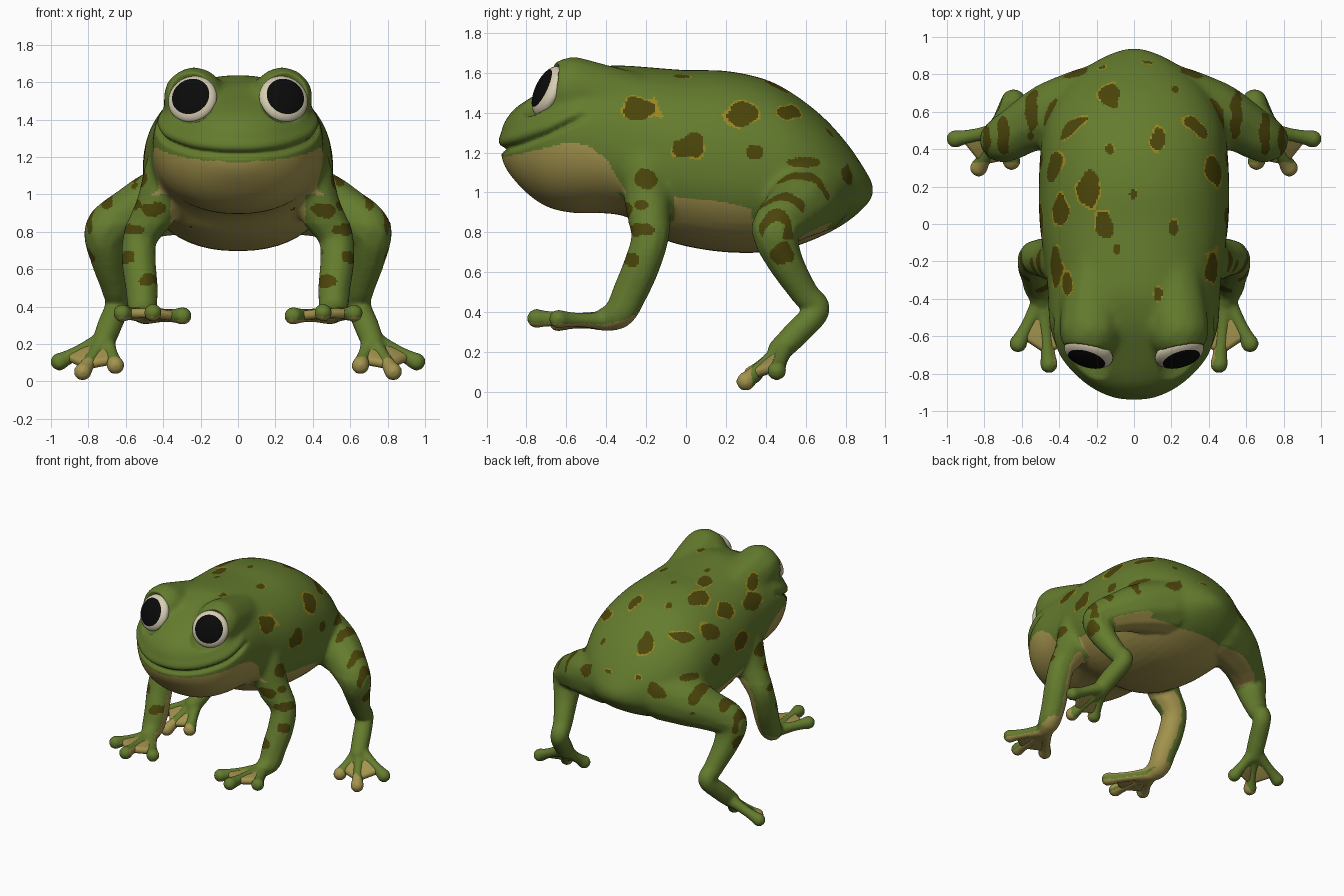
import bpy, bmesh, math
from mathutils import Vector, Matrix, noise

if "Cube" in bpy.data.objects:
    bpy.data.objects.remove(bpy.data.objects["Cube"])


def material(name, rgb):
    m = bpy.data.materials.new(name)
    m.diffuse_color = (*rgb, 1)
    m.use_nodes = True
    m.node_tree.nodes["Principled BSDF"].inputs["Base Color"].default_value = m.diffuse_color
    return m


GREEN = material("skin green", (0.128, 0.2, 0.027))
TAN = material("belly tan", (0.37, 0.295, 0.075))
SPOT = material("spot olive", (0.07, 0.058, 0.003))
RIM = material("spot rim ochre", (0.32, 0.24, 0.015))
WHITE = material("eye cream", (0.68, 0.61, 0.45))
BLACK = material("pupil black", (0.003, 0.003, 0.003))


def spline(rows, n):
    """Smooth interpolation through rows of numbers, n steps per span."""
    out = []
    for i in range(len(rows) - 1):
        a, b, c, d = (rows[max(0, min(len(rows) - 1, i + k))] for k in (-1, 0, 1, 2))
        for j in range(n):
            t = j / n
            out.append([q + 0.5 * t * (r - p + t * (2 * p - 5 * q + 4 * r - s + t * (3 * (q - r) + s - p)))
                        for p, q, r, s in zip(a, b, c, d)])
    return out + [list(rows[-1])]


def lerp_table(table, v):
    for (a, fa), (b, fb) in zip(table, table[1:]):
        if v <= b:
            return fa + (fb - fa) * max(0, (v - a) / (b - a))
    return table[-1][1]


def ball(bm, co, radii):
    bmesh.ops.create_icosphere(bm, subdivisions=2, radius=1,
                               matrix=Matrix.Translation(co) @ Matrix.Diagonal((*radii, 1)))


def limb(bm, rows, n=8):
    """Rounded tapering limb through rows of x, y, z, radius, on both sides."""
    for x, y, z, r in spline(rows, n):
        for s in (1, -1):
            ball(bm, (s * x, y, z), (r, r, r))


def finish(bm, name, mats):
    me = bpy.data.meshes.new(name)
    bm.to_mesh(me)
    bm.free()
    ob = bpy.data.objects.new(name, me)
    bpy.context.collection.objects.link(ob)
    for m in mats:
        me.materials.append(m)
    me.shade_smooth()
    return ob


# Torso and head: y, top, bottom, half width, height of widest point
SECTIONS = [(-.93, 1.30, 1.19, .06, 1.24), (-.91, 1.355, 1.13, .14, 1.25), (-.86, 1.42, 1.06, .235, 1.26),
            (-.78, 1.475, .98, .33, 1.27), (-.68, 1.53, .92, .405, 1.29), (-.55, 1.595, .895, .45, 1.28),
            (-.4, 1.635, .895, .46, 1.24), (-.28, 1.635, .87, .468, 1.2), (-.15, 1.625, .78, .485, 1.18),
            (0, 1.614, .73, .505, 1.15), (.2, 1.61, .70, .51, 1.12), (.4, 1.567, .70, .50, 1.1),
            (.55, 1.487, .73, .475, 1.07), (.7, 1.367, .79, .40, 1.04), (.82, 1.23, .86, .28, 1.02),
            (.9, 1.11, .93, .15, 1.01), (.94, 1.04, .98, .04, 1.01)]
SIDES = 48
bm = bmesh.new()
rings = []
for y, top, bot, w, mid in spline(SECTIONS, 4):
    ring = []
    for k in range(SIDES):
        a = math.tau * k / SIDES
        c, s = math.cos(a), math.sin(a)
        h = top - mid if s > 0 else mid - bot
        ring.append(bm.verts.new((math.copysign(abs(c) ** .9, c) * w, y,
                                  mid + math.copysign(abs(s) ** .9, s) * h)))
    rings.append(ring)
for a, b in zip(rings, rings[1:]):
    for k in range(SIDES):
        bm.faces.new((a[k], a[k - 1], b[k - 1], b[k]))
bm.faces.new(rings[0])
bm.faces.new(rings[-1][::-1])

# Eye humps running back into the shoulders
limb(bm, [(.235, -.565, 1.515, .172), (.225, -.44, 1.485, .168), (.2, -.26, 1.44, .165)])

# Arms and hind legs
limb(bm, [(.38, -.2, 1.12, .13), (.435, -.19, .93, .12), (.52, -.18, .78, .097), (.53, -.22, .64, .095),
          (.515, -.28, .5, .09), (.51, -.335, .395, .08), (.49, -.42, .36, .055)])
limb(bm, [(.24, .64, 1.0, .21), (.42, .59, .955, .185), (.56, .53, .90, .152), (.70, .45, .815, .124),
          (.70, .49, .67, .095), (.66, .59, .5, .073), (.645, .655, .41, .068), (.69, .55, .29, .068),
          (.72, .47, .21, .062)])

# Fingers and toes
HAND, FOOT = (.49, -.39, .355), (.71, .5, .23)
FINGERS = [(.295, -.64, .35), (.455, -.75, .368), (.62, -.64, .365)]
TOES = [(.655, .335, .085), (.83, .3, .052), (.955, .455, .105)]
for root, tips in ((HAND, FINGERS), (FOOT, TOES)):
    for tip in tips:
        a, b = Vector(root), Vector(tip)
        limb(bm, [(*a, .052), (*a.lerp(b, .5), .039), (*a.lerp(b, .85), .042), (*b, .05)], 6)

frog = finish(bm, "body_skin", [GREEN, TAN, SPOT, RIM])
bpy.context.view_layer.objects.active = frog
frog.select_set(True)


def apply(name, kind, **props):
    m = frog.modifiers.new(name, kind)
    for k, v in props.items():
        setattr(m, k, v)
    bpy.ops.object.modifier_apply(modifier=name)


apply("blend", 'REMESH', mode='VOXEL', voxel_size=.0115, use_smooth_shade=True)
apply("soften", 'SMOOTH', factor=.5, iterations=8)
trunk = frog.vertex_groups.new(name="trunk")
trunk.add([v.index for v in frog.data.vertices if v.co.z > .85], 1, 'REPLACE')
apply("soften_trunk", 'SMOOTH', factor=.5, iterations=45, vertex_group="trunk")
me = frog.data

# Mouth: a groove with a soft upper lip
MOUTH = [(-.93, 1.215), (-.85, 1.235), (-.7, 1.29), (-.52, 1.38)]
moves = []
for v in me.vertices:
    x, y, z = v.co
    if y < -.48 and 1.1 < z < 1.5:
        d = z - lerp_table(MOUTH, y)
        fade = min(1, (-.48 - y) / .1)
        push = -.03 * math.exp(-(d / .015) ** 2) + .009 * math.exp(-((d - .045) / .03) ** 2)
        moves.append((v, v.normal * push * fade))
for v, m in moves:
    v.co += m

# Eye sockets: press the skin back behind each eye disc
EYES = []
for s in (1, -1):
    turn = Vector((s * .27, -.87, .41)).to_track_quat('Z', 'Y').to_matrix().to_4x4()
    EYES.append(Matrix.Translation((s * .243, -.69, 1.508)) @ turn)
for frame in EYES:
    inv = frame.inverted()
    for v in me.vertices:
        q = inv @ v.co
        r = math.hypot(q.x, q.y)
        if r < .17 and -.1 < q.z < .15:
            q.z = min(q.z, max(-.005, (r - .128) * 1.3))
            v.co = frame @ q
me.update()

# Spots: centre and radii as seen from above, from the side, and from the front
TOP = [(-.13, .68, .055, .07), (.13, .45, .04, .055), (-.13, .4, .02, .025), (-.24, .19, .06, .085),
       (-.39, .08, .04, .085), (-.16, -.01, .05, .07), (-.09, -.13, .02, .03), (0, .16, .02, .025),
       (.21, -.02, .025, .04), (-.36, -.32, .025, .055), (.13, -.37, .02, .035), (.09, .88, .05, .025),
       (-.18, .85, .03, .02), (.22, .72, .02, .02)]
THIGH = [(.44, .64, .02, .07), (.545, .59, .034, .125), (.70, .47, .032, .11), (.79, .45, .022, .08)]
SIDE = [(-.23, 1.42, .09, .055), (.29, 1.39, .08, .055), (.51, 1.40, .055, .035), (.02, 1.23, .085, .055),
        (.34, 1.2, .04, .035), (-.2, 1.07, .07, .045), (.59, 1.15, .075, .025), (.81, 1.09, .03, .05),
        (.48, .69, .06, .055), (-.23, .94, .04, .025), (-.2, .81, .05, .025), (-.27, .66, .04, .035)]
FRONT = [(.46, .92, .07, .04), (.57, .81, .055, .028), (.42, .69, .04, .025), (.48, .54, .06, .032)]


def nearest(spots, u, v):
    return min(((u - a) / r) ** 2 + ((v - b) / q) ** 2 for a, b, r, q in spots) ** .5


BELLY = [(-.95, 1.17), (-.8, 1.20), (-.6, 1.25), (-.5, 1.24), (-.4, 1.17), (-.3, 1.0),
         (-.1, .985), (.2, .95), (.4, .9), (.7, .82), (.93, .8)]


def skin_colour(c, n):
    s = 1 if c.x > 0 else -1
    x, nx = abs(c.x), n.x * s
    wob = 1 + .45 * noise.noise(c * 13)
    d, rimmed = 9, abs(c.y) < .12
    if n.z > .35 and c.z > 1.15:
        d, rimmed = nearest(TOP, c.x, c.y), True
    if x > .42 and c.y > .3 and .77 < c.z < 1.1:
        if n.z > -.1:
            d = nearest(THIGH, x, c.y)
    elif x > .25 and nx > .25:
        d = min(d, nearest(SIDE, c.y, c.z))
    if n.y < -.3 and x > .35 and c.z < 1.0 and -.4 < c.y < 0:
        d = min(d, nearest(FRONT, x, c.z))
    if d < wob:
        return 2
    if rimmed and d < wob * 1.17 and noise.noise(c * 5 + Vector((3, 1, 7))) > -.08:
        return 3
    # Pale belly, throat, inner arms, palms and under the thighs
    arm = c.y < -.06 and (c.z < .68 or (c.y > -.35 and x > .36 and c.z < 1.0))
    leg = c.y > .33 and (c.z < .68 or x > .43)
    if arm:
        return int((.6 * n.y - .8 * nx > .6 and c.z > .36) or (n.z < -.5 and c.z < .4))
    if leg:
        return int(n.z < -.7 and x < .68 and c.z > .66)
    return int(c.z < lerp_table(BELLY, c.y))


for p in me.polygons:
    p.material_index = skin_colour(p.center, p.normal)

# Webs between the digits
for name, root, tips in (("hand_web", HAND, FINGERS), ("foot_web", FOOT, TOES)):
    for s in (1, -1):
        bm = bmesh.new()
        for a, b in zip(tips, tips[1:]):
            part = bmesh.new()
            r = Vector(root)
            for q in (r, r.lerp(Vector(a), .78), r.lerp(Vector(b), .78)):
                ball(part, (s * q.x, q.y, q.z), (.026, .026, .026))
            hull = bmesh.ops.convex_hull(part, input=part.verts)
            junk = {g for g in hull["geom_interior"] + hull["geom_unused"] if isinstance(g, bmesh.types.BMVert)}
            bmesh.ops.delete(part, geom=list(junk), context='VERTS')
            tmp = bpy.data.meshes.new("web_part")
            part.to_mesh(tmp)
            part.free()
            bm.from_mesh(tmp)
            bpy.data.meshes.remove(tmp)
        finish(bm, name, [TAN])

# Eyes: flattened balls with the pupil on the outward cap
for frame in EYES:
    bm = bmesh.new()
    bmesh.ops.create_uvsphere(bm, u_segments=40, v_segments=32, radius=1)
    for f in bm.faces:
        c = f.calc_center_median()
        f.material_index = int(c.z > 0 and math.hypot(c.x, c.y) < .79)
    bm.transform(frame @ Matrix.Diagonal((.134, .134, .06, 1)))
    finish(bm, "eye", [WHITE, BLACK])
